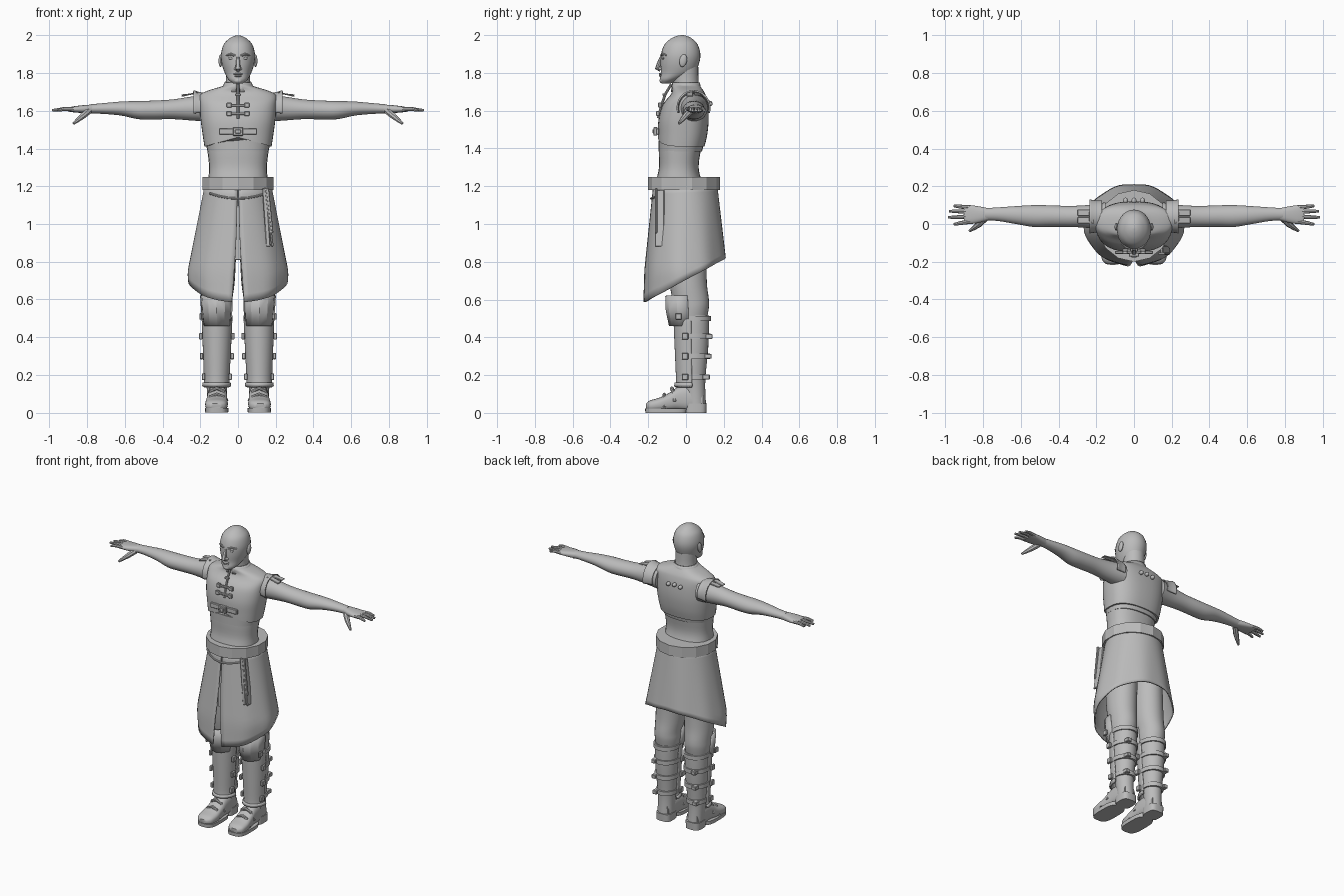
import bpy, bmesh
from math import sin, cos, pi, copysign
from mathutils import Vector, Matrix

cube = bpy.data.objects.get("Cube")
if cube:
    bpy.data.objects.remove(cube)

grey = bpy.data.materials.new("plain_grey")
grey.use_nodes = True
grey.diffuse_color = (.5, .5, .5, 1)
grey.node_tree.nodes["Principled BSDF"].inputs["Base Color"].default_value = (.5, .5, .5, 1)


def add(name, mesh, mirror=False, thick=0, angle=40):
    """Link a mesh, shade it and add the usual modifiers."""
    obj = bpy.data.objects.new(name, mesh)
    bpy.context.collection.objects.link(obj)
    mesh.materials.clear()
    mesh.materials.append(grey)
    bpy.ops.object.select_all(action='DESELECT')
    obj.select_set(True)
    bpy.context.view_layer.objects.active = obj
    bpy.ops.object.shade_smooth_by_angle(angle=angle * pi / 180)
    if thick:
        obj.modifiers.new("Solidify", 'SOLIDIFY').thickness = thick
    if mirror:
        obj.modifiers.new("Mirror", 'MIRROR')
    return obj


def finish(name, bm, **options):
    bmesh.ops.recalc_face_normals(bm, faces=bm.faces)
    mesh = bpy.data.meshes.new(name)
    bm.to_mesh(mesh)
    bm.free()
    return add(name, mesh, **options)


def smooth_rows(rows, steps=4):
    """Catmull-Rom interpolation between section rows."""
    out, last = [], len(rows) - 1
    for i in range(last):
        ctrl = rows[max(i - 1, 0)], rows[i], rows[i + 1], rows[min(i + 2, last)]
        for s in range(steps):
            t = s / steps
            out.append([.5 * (2 * b + (c - a) * t + (2 * a - 5 * b + 4 * c - d) * t * t
                              + (3 * b - a - 3 * c + d) * t ** 3) for a, b, c, d in zip(*ctrl)])
    return out + [rows[last]]


def loft(name, rows, axis='z', n=28, power=1, arc=None, steps=4, warp=None, **options):
    """Skin oval sections (position, centre u, centre v, radius u, radius v) along an axis."""
    bm, rings = bmesh.new(), []
    start, end = arc or (0, 2 * pi)
    count = n + 1 if arc else n
    for t, cu, cv, ru, rv in smooth_rows(rows, steps):
        ring = []
        for k in range(count):
            a = start + (end - start) * k / n
            u = cu + ru * copysign(abs(sin(a)) ** power, sin(a))
            v = cv - rv * copysign(abs(cos(a)) ** power, cos(a))
            co = Vector({'z': (u, v, t), 'x': (t, u, v), 'y': (u, t, v)}[axis])
            ring.append(bm.verts.new(warp(co) if warp else co))
        rings.append(ring)
    for low, high in zip(rings, rings[1:]):
        for k in range(n):
            j = (k + 1) % count
            bm.faces.new((low[k], low[j], high[j], high[k]))
    if not arc:
        bm.faces.new(rings[0])
        bm.faces.new(rings[-1])
    return finish(name, bm, **options)


def box(name, centre, size, turn=0, axis='Y', bevel=.003, **options):
    bm = bmesh.new()
    bmesh.ops.create_cube(bm, size=1, matrix=Matrix.Translation(centre)
                          @ Matrix.Rotation(turn, 4, axis) @ Matrix.Diagonal((*size, 1)))
    bmesh.ops.bevel(bm, geom=bm.edges, offset=bevel, segments=1, affect='EDGES')
    return finish(name, bm, angle=20, **options)


def ball(name, centre, size, turn=0, axis='X', **options):
    bm = bmesh.new()
    bmesh.ops.create_uvsphere(bm, u_segments=16, v_segments=10, radius=1,
                              matrix=Matrix.Translation(centre) @ Matrix.Rotation(turn, 4, axis)
                              @ Matrix.Diagonal((*size, 1)))
    return finish(name, bm, **options)


def tube(name, points, radii, **options):
    """Tapered round tube through points."""
    curve = bpy.data.curves.new(name, 'CURVE')
    curve.dimensions, curve.bevel_depth, curve.bevel_resolution = '3D', 1, 2
    curve.use_fill_caps = True
    line = curve.splines.new('POLY')
    line.points.add(len(points) - 1)
    for p, co, r in zip(line.points, points, radii):
        p.co, p.radius = (*co, 1), r
    temp = bpy.data.objects.new(name + "_path", curve)
    mesh = bpy.data.meshes.new_from_object(temp)
    bpy.data.objects.remove(temp)
    return add(name, mesh, **options)


# Head, face and neck
loft("head", [(1.745, 0, -.105, .025, .025), (1.765, 0, -.085, .05, .053), (1.8, 0, -.045, .07, .088),
              (1.85, 0, -.033, .086, .102), (1.9, 0, -.028, .09, .104), (1.95, 0, -.026, .077, .088),
              (1.98, 0, -.024, .05, .058), (1.995, 0, -.022, .025, .028), (2, 0, -.022, .003, .003)])
loft("neck", [(1.68, 0, .01, .085, .08), (1.74, 0, 0, .066, .068), (1.83, 0, -.005, .066, .07)])
ball("ear", (.093, -.015, 1.865), (.01, .02, .034), -.2, mirror=True)
tube("nose", [(0, -.13, 1.885), (0, -.143, 1.85), (0, -.151, 1.826), (0, -.134, 1.815)],
     [.008, .011, .014, .01])
ball("nostril", (.012, -.136, 1.823), (.01, .01, .008), mirror=True)
ball("eye", (.036, -.121, 1.878), (.016, .008, .007), mirror=True)
tube("brow", [(.014, -.131, 1.892), (.038, -.126, 1.9), (.064, -.104, 1.894)], [.006, .007, .004], mirror=True)
for z, w in ((1.795, .024), (1.785, .02)):
    ball("lip", (0, -.132, z), (w, .012, .006))
ball("chin", (0, -.125, 1.76), (.024, .015, .015))

# Torso and vest
loft("waist", [(1.12, 0, -.01, .15, .14), (1.22, 0, -.035, .158, .122), (1.3, 0, -.038, .153, .105),
               (1.4, 0, -.032, .163, .112), (1.5, 0, -.02, .17, .115)], power=.85)
loft("vest_lining", [(1.385, 0, -.03, .162, .115), (1.44, 0, -.024, .174, .122)], power=.85, steps=1)


def raise_hem(co):
    if co.z < 1.47 and co.y < 0:
        co.z += .05 * (1 - min(1, abs(co.x) / .18)) * (1.47 - co.z) / .06
    return co


loft("vest", [(1.41, 0, -.025, .178, .123), (1.47, 0, -.018, .187, .13), (1.55, 0, -.013, .198, .133),
              (1.63, 0, -.004, .204, .12), (1.68, 0, .01, .204, .095), (1.705, 0, .01, .165, .083),
              (1.73, 0, 0, .085, .075), (1.74, 0, 0, .07, .07)], n=40, power=.8, warp=raise_hem)
loft("collar", [(1.7, 0, 0, .088, .08), (1.75, 0, 0, .073, .074)], arc=(.12, 2 * pi - .12), steps=1, thick=.008)
tube("vest_seam", [(0, -.078, 1.74), (0, -.108, 1.69), (0, -.13, 1.63), (0, -.147, 1.56)], [.007] * 4)
for z, y in ((1.685, -.118), (1.63, -.138), (1.585, -.15)):
    wide = .03 if z > 1.65 else .085
    box("clasp_bar", (0, y, z), (wide, .014, .014))
    if z < 1.65:
        box("clasp_plate", (.047, y, z), (.026, .018, .026), mirror=True)
box("chest_strap", (0, -.15, 1.49), (.2, .016, .032))
box("chest_buckle", (0, -.162, 1.49), (.055, .02, .045))
box("buckle_tongue", (0, -.173, 1.49), (.03, .008, .02), bevel=.002)
for x, z in ((-.045, 1.635), (0, 1.64), (.045, 1.635)):
    ball("back_stud", (x, .124, z), (.013, .016, .013))

# Shoulder openings and flaps
loft("armhole", [(.17, .04, 1.615, .085, .08), (.2, .04, 1.615, .085, .084), (.235, .04, 1.615, .09, .094)],
     axis='x', arc=(pi * .4, pi * 1.6), thick=.008, mirror=True)
for y, turn in ((.02, .25), (.06, .1)):
    box("shoulder_flap", (.255, y, 1.688), (.09, .035, .007), turn, mirror=True)

# Arms and hands
loft("arm", [(.15, .04, 1.615, .075, .073), (.25, .04, 1.612, .06, .063), (.35, .04, 1.608, .056, .052),
             (.45, .042, 1.604, .057, .05), (.53, .042, 1.604, .058, .048), (.62, .047, 1.612, .048, .037),
             (.72, .052, 1.612, .036, .028), (.79, .052, 1.61, .032, .024)], axis='x', mirror=True)
loft("palm", [(.77, .052, 1.61, .031, .023), (.82, .05, 1.609, .043, .021), (.87, .05, 1.608, .05, .016),
              (.9, .052, 1.607, .045, .011)], axis='x', power=.8, n=20, mirror=True)
for root, tip, reach in ((.012, -.002, .955), (.04, .035, .985), (.065, .068, .98), (.088, .096, .955)):
    tube("finger", [(.87, root, 1.608), (.92, (root + tip) / 2, 1.61), (reach, tip, 1.602)],
         [.012, .0105, .007], mirror=True)
tube("thumb", [(.79, .03, 1.6), (.82, .0, 1.575), (.85, -.022, 1.55), (.872, -.037, 1.532)],
     [.018, .017, .012, .007], mirror=True)

# Faceted belt
loft("belt", [(1.18, 0, -.01, .192, .19), (1.25, 0, -.01, .192, .19)], n=14, steps=1, angle=20)


# Split skirt with a sloping hem
def skirt():
    bm, rings, n, levels = bmesh.new(), [], 56, 14
    for i in range(levels + 1):
        t, ring = i / levels, []
        gap = .02 + .11 * t * t
        for k in range(n + 1):
            a = gap + (2 * pi - 2 * gap) * k / n
            back = (1 - cos(a)) / 2
            hem = .585 + .235 * back
            z = 1.2 + (hem - 1.2) * t
            fall = min(1, (1.2 - z) / .45)
            fold = 1 + .012 * t * cos(a * 9)
            wide = .178 + .088 * fall - .1 * max(0, .72 - z)
            deep = .17 + .03 * fall + .022 * t
            ring.append(bm.verts.new((wide * sin(a) * fold, -.004 - deep * cos(a) * fold, z)))
        rings.append(ring)
    for top, low in zip(rings, rings[1:]):
        for k in range(n):
            bm.faces.new((top[k], top[k + 1], low[k + 1], low[k]))
    finish("skirt", bm, thick=.008)


skirt()
tube("hip_fold", [(x / 10, -.184 + x * x / 35, 1.135 + .012 * x * x) for x in (-1.5, -1, -.5, 0, .5, 1, 1.5)],
     [.006] * 7)
box("inner_panel", (0, -.15, .98), (.08, .008, .34))
for x, turn, drop in ((.15, -.07, .31), (.165, -.1, .24)):
    box("sash_tail", (x, -.158, 1.19 - drop / 2), (.022, .012, drop), turn)
box("side_panel", (.165, -.14, 1.03), (.012, .05, .3), -.12)

# Trousers
loft("trouser_leg", [(1.15, .085, 0, .085, .12), (.9, .1, 0, .092, .11), (.7, .107, .01, .09, .1),
                     (.6, .112, .025, .082, .096), (.55, .112, .03, .08, .09), (.47, .112, .025, .07, .08)],
     mirror=True)

# Boots, greaves and straps
loft("boot_shaft", [(.03, .11, .052, .05, .055), (.12, .112, .045, .053, .057), (.2, .112, .038, .06, .066),
                    (.35, .112, .04, .071, .078), (.5, .112, .04, .075, .083), (.515, .112, .04, .07, .078)],
     mirror=True)
loft("greave", [(.14, .113, .025, .074, .085), (.165, .113, .025, .068, .078), (.3, .112, .022, .073, .08),
                (.46, .111, .02, .08, .085), (.5, .111, .02, .08, .085)],
     arc=(-pi * .53, pi * .53), thick=.01, mirror=True)
loft("greave_trim", [(.14, .113, .025, .077, .089), (.16, .113, .025, .074, .085)],
     arc=(-pi * .53, pi * .53), steps=1, thick=.012, mirror=True)
loft("knee_guard", [(.46, .112, .01, .075, .1), (.54, .113, .005, .083, .112), (.62, .115, 0, .086, .11)],
     arc=(-pi * .52, pi * .52), n=6, steps=1, angle=25, thick=.01, mirror=True)
box("knee_stud", (.198, -.04, .51), (.014, .034, .034), mirror=True)
for z, r in ((.19, .066), (.3, .076), (.405, .08), (.5, .082)):
    loft("leg_strap", [(z - .014, .112, .04, r, r + .01), (z + .014, .112, .04, r, r + .01)],
         steps=1, mirror=True)
    if z < .5:
        for side in (-1, 1):
            box("strap_buckle", (.112 + side * (r + .005), -.005, z), (.018, .034, .034), mirror=True)
        box("strap_loop", (.15, .04 + r, z), (.03, .04, .026), mirror=True)

# Shoes
loft("shoe_upper", [(-.212, .117, .035, .028, .014), (-.19, .116, .038, .053, .028), (-.14, .114, .045, .06, .036),
                    (-.09, .112, .057, .056, .048), (-.04, .11, .075, .053, .063), (.03, .11, .075, .05, .07),
                    (.09, .11, .06, .042, .05)], axis='y', power=.75, mirror=True)
loft("sole", [(0, .113, -.105, .061, .11), (.024, .113, -.105, .063, .112)], power=.6, steps=1, mirror=True)
loft("heel", [(0, .11, .052, .052, .056), (.05, .11, .052, .053, .058)], power=.6, steps=1, mirror=True)
tube("toe_band", [(.062, -.115, .03), (.08, -.115, .085), (.112, -.115, .098), (.146, -.115, .085),
                  (.166, -.115, .03)], [.009] * 5, mirror=True)
tube("instep_band", [(.06, -.06, .06), (.08, -.07, .115), (.112, -.075, .13), (.144, -.07, .115),
                     (.162, -.06, .06)], [.01] * 5, mirror=True)
